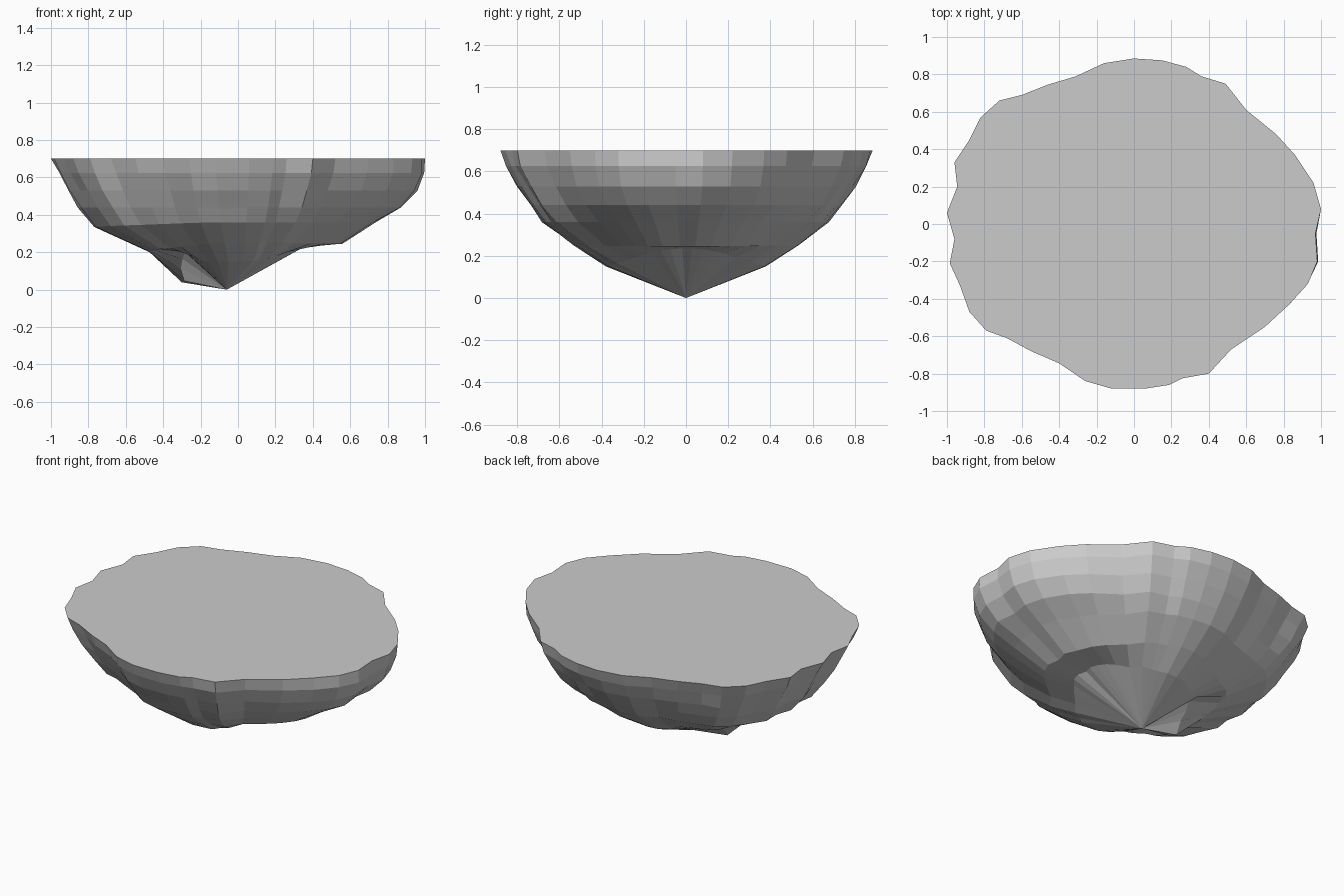
import bpy, bmesh, math, random

if "Cube" in bpy.data.objects:
    bpy.data.objects.remove(bpy.data.objects["Cube"])

random.seed(4)

# Ragged outline of the flat top, counter-clockwise
outline = [(1, .08), (.96, .22), (.86, .37), (.76, .48), (.6, .61), (.49, .75), (.36, .79),
           (.28, .84), (.15, .875), (0, .885), (-.16, .86), (-.31, .79), (-.46, .745),
           (-.6, .69), (-.72, .66), (-.82, .57), (-.88, .45), (-.96, .33), (-.945, .2),
           (-1, .06), (-.96, -.08), (-.985, -.21), (-.93, -.33), (-.88, -.47), (-.79, -.57),
           (-.68, -.61), (-.55, -.68), (-.4, -.745), (-.26, -.84), (-.12, -.88), (.06, -.88),
           (.19, -.86), (.26, -.825), (.4, -.8), (.52, -.67), (.7, -.55), (.83, -.43),
           (.93, -.32), (.98, -.2), (.97, -.05)]

# Underside profiles (scale, height) for the right, left and front/back directions
right = [(1, .7), (1, .625), (.96, .53), (.88, .44), (.74, .36), (.55, .245), (.36, .235)]
left = [(1, .7), (.96, .625), (.91, .53), (.86, .44), (.77, .335), (.48, .2), (.30, .16)]
side = [(1, .7), (.97, .625), (.91, .53), (.84, .44), (.77, .36), (.6, .25), (.43, .15)]


def ring_point(x, y, level):
    """Blend the three profiles by direction, with a small lump under the left."""
    a = math.atan2(y, x)
    c2, s2 = math.cos(a) ** 2, math.sin(a) ** 2
    end = right if x > 0 else left
    f = end[level][0] * c2 + side[level][0] * s2
    z = end[level][1] * c2 + side[level][1] * s2
    if level:
        f += random.uniform(-.008, .008)
    if level == len(side) - 1:
        d = math.pi - abs(a)
        z += .05 * math.exp(-((d - .55) / .2) ** 2) - .13 * math.exp(-(d / .22) ** 2)
    return x * f, y * f, z


# Rock: flat cap, faceted rings and a pointed bottom
bm = bmesh.new()
rings = [[bm.verts.new(ring_point(x, y, k)) for x, y in outline] for k in range(len(side))]
apex = bm.verts.new((-.06, 0, 0))
n = len(outline)
bm.faces.new(rings[0])
for upper, lower in zip(rings, rings[1:]):
    for i in range(n):
        j = (i + 1) % n
        bm.faces.new((upper[j], upper[i], lower[i], lower[j]))
for i in range(n):
    bm.faces.new((rings[-1][(i + 1) % n], rings[-1][i], apex))
bmesh.ops.recalc_face_normals(bm, faces=bm.faces)

mesh = bpy.data.meshes.new("floating_rock")
bm.to_mesh(mesh)
bm.free()
rock = bpy.data.objects.new("floating_rock", mesh)
bpy.context.collection.objects.link(rock)
